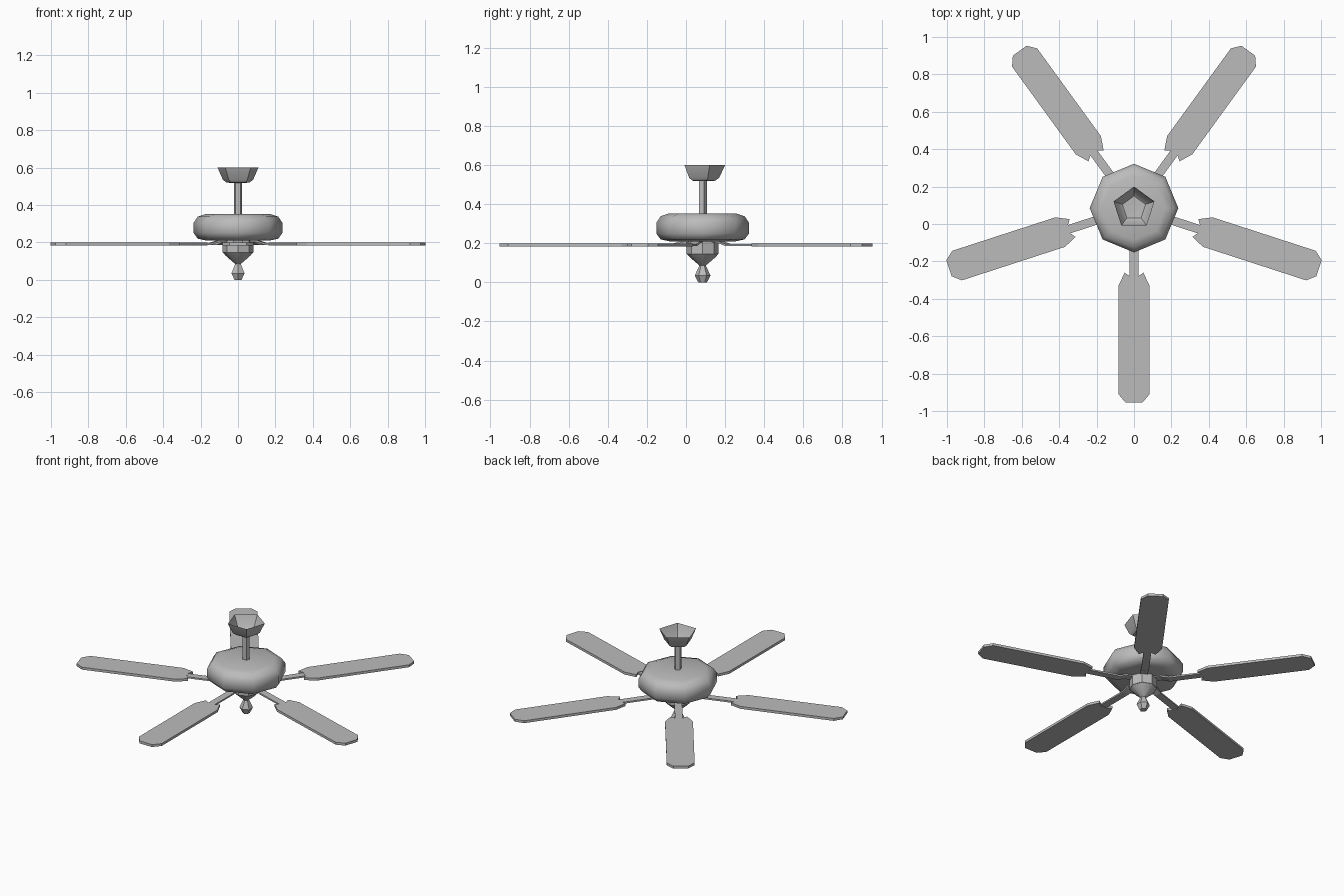
import bpy, bmesh, math
from mathutils import Matrix, Vector

cube = bpy.data.objects.get("Cube")
if cube:
    bpy.data.objects.remove(cube)

CENTRE = Vector((0, 0.085, 0))   # fan axis
FRONT = -math.pi / 2

grey = bpy.data.materials.new("plain grey")
grey.use_nodes = True
grey.diffuse_color = (0.5, 0.5, 0.5, 1)
grey.node_tree.nodes["Principled BSDF"].inputs["Base Color"].default_value = (0.5, 0.5, 0.5, 1)


def finish(name, bm, smooth=None, outward=True):
    if outward:
        bmesh.ops.recalc_face_normals(bm, faces=bm.faces)
    mesh = bpy.data.meshes.new(name)
    bm.to_mesh(mesh)
    bm.free()
    mesh.materials.append(grey)
    obj = bpy.data.objects.new(name, mesh)
    bpy.context.collection.objects.link(obj)
    obj.location = CENTRE
    if smooth:
        bpy.ops.object.select_all(action="DESELECT")
        obj.select_set(True)
        bpy.context.view_layer.objects.active = obj
        bpy.ops.object.shade_smooth_by_angle(angle=math.radians(smooth))
    return obj


def turned(name, profile, sides, smooth=None, start=math.pi / 2, caps=True):
    """Turn a bottom-to-top (radius, height) profile round the fan axis."""
    bm = bmesh.new()
    rings = []
    for r, z in profile:
        angles = [start + math.tau * i / sides for i in range(sides)]
        rings.append([bm.verts.new((r * math.cos(a), r * math.sin(a), z)) for a in angles])
    for low, high in zip(rings, rings[1:]):
        for i in range(sides):
            j = (i + 1) % sides
            bm.faces.new((low[i], low[j], high[j], high[i]))
    if caps:
        bm.faces.new(rings[0][::-1])
        bm.faces.new(rings[-1])
    return finish(name, bm, smooth, caps)


def slab(name, outline, z_low, z_high, angle):
    """Extrude a half outline, mirrored across its long axis, and aim it outward."""
    bm = bmesh.new()
    full = outline + [(r, -w) for r, w in reversed(outline) if w]
    face = bm.faces.new([bm.verts.new((r, w, z_low)) for r, w in full])
    top = bmesh.ops.extrude_face_region(bm, geom=[face])["geom"]
    bmesh.ops.translate(bm, vec=(0, 0, z_high - z_low),
                        verts=[v for v in top if isinstance(v, bmesh.types.BMVert)])
    bm.transform(Matrix.Rotation(angle, 4, "Z"))
    return finish(name, bm)


def bent_arm(name, path, half_width, thickness, angle):
    """Strip following a side-on (radius, height) path."""
    bm = bmesh.new()
    side = path + [(r, z - thickness) for r, z in reversed(path)]
    face = bm.faces.new([bm.verts.new((r, -half_width, z)) for r, z in side])
    far = bmesh.ops.extrude_face_region(bm, geom=[face])["geom"]
    bmesh.ops.translate(bm, vec=(0, 2 * half_width, 0),
                        verts=[v for v in far if isinstance(v, bmesh.types.BMVert)])
    bm.transform(Matrix.Rotation(angle, 4, "Z"))
    return finish(name, bm)


# Ceiling canopy, an open five-sided cup, and its rod
turned("ceiling_canopy", [(0.02, 0.517), (0.065, 0.52), (0.085, 0.535), (0.115, 0.6)],
       5, 30, caps=False)
turned("down_rod", [(0.022, 0.34), (0.022, 0.522)], 5)

# Motor housing
turned("motor_housing", [(0.17, 0.21), (0.215, 0.22), (0.237, 0.25), (0.237, 0.305),
                         (0.215, 0.338), (0.17, 0.353)], 8, 60)

# Switch housing and pull finial below the motor
turned("switch_housing", [(0.082, 0.145), (0.082, 0.215)], 8, 40)
turned("lower_cap", [(0.015, 0.085), (0.065, 0.128), (0.082, 0.147)], 8, 40)
turned("finial", [(0.022, 0.0), (0.04, 0.035), (0.015, 0.09)], 6, 40)

# Five blades on bent arms
blade = [(0.365, 0), (0.365, 0.022), (0.345, 0.05), (0.415, 0.083),
         (0.995, 0.083), (1.04, 0.045)]
for i in range(5):
    aim = FRONT + math.tau * i / 5
    slab(f"blade_{i + 1}", blade, 0.183, 0.199, aim)
    bent_arm(f"blade_arm_{i + 1}", [(0.07, 0.214), (0.11, 0.212), (0.16, 0.196), (0.37, 0.196)],
             0.023, 0.01, aim)
